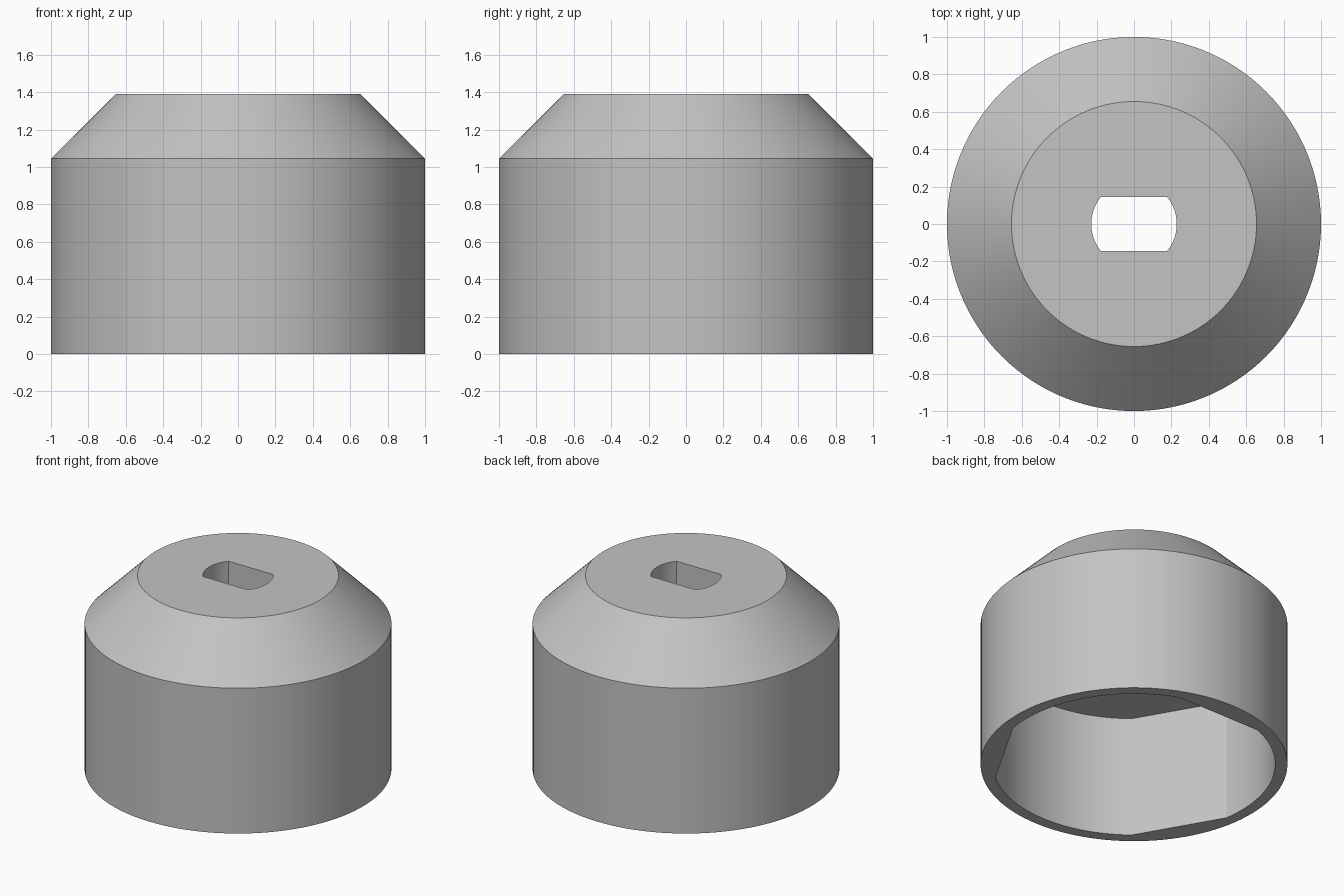
import bpy
import bmesh
from math import cos, sin, radians, pi

cube = bpy.data.objects.get("Cube")
if cube:
    bpy.data.objects.remove(cube, do_unlink=True)

SEGMENTS = 120  # three-degree steps, so flats end exactly on a column


def flatted_radius(angle, radius, flats, half_width):
    """Radius of a circle whose listed directions are cut to flat chords."""
    for centre in flats:
        offset = (angle - centre + 180) % 360 - 180
        if abs(offset) <= half_width:
            return radius * cos(radians(half_width)) / cos(radians(offset))
    return radius


def loft(name, rings, material):
    """Join closed rings (z, radius, flats, half_width) into one looped shell."""
    bm = bmesh.new()
    loops = []
    for z, radius, flats, half_width in rings:
        loop = []
        for i in range(SEGMENTS):
            angle = i * 360 / SEGMENTS
            r = flatted_radius(angle, radius, flats, half_width)
            a = radians(angle)
            loop.append(bm.verts.new((r * cos(a), r * sin(a), z)))
        loops.append(loop)
    for lower, upper in zip(loops, loops[1:] + loops[:1]):
        for i in range(SEGMENTS):
            j = (i + 1) % SEGMENTS
            bm.faces.new((lower[i], lower[j], upper[j], upper[i]))
    bmesh.ops.recalc_face_normals(bm, faces=bm.faces)
    mesh = bpy.data.meshes.new(name)
    bm.to_mesh(mesh)
    bm.free()
    mesh.materials.append(material)
    obj = bpy.data.objects.new(name, mesh)
    bpy.context.collection.objects.link(obj)
    bpy.ops.object.select_all(action="DESELECT")
    obj.select_set(True)
    bpy.context.view_layer.objects.active = obj
    bpy.ops.object.shade_smooth_by_angle(angle=radians(15))
    return obj


grey = bpy.data.materials.new("plain grey")
grey.use_nodes = True
colour = (0.55, 0.55, 0.55, 1)
grey.diffuse_color = colour
grey.node_tree.nodes["Principled BSDF"].inputs["Base Color"].default_value = colour

# Socket: three flats around the hollow underside
socket = (0.92, (90, 210, 330), 21)
# Shaft slot: round hole with two flats, running through the top
slot = (0.2285, (90, 270), 51)

loft("chamfered_cap", [
    (0, 1, (), 0),            # outer wall
    (1.045, 1, (), 0),
    (1.39, 0.655, (), 0),     # sloped shoulder
    (1.39, *slot),            # flat top and slot
    (0.875, *slot),
    (0.875, *socket),         # ceiling and socket wall
    (0, *socket),
], grey)
